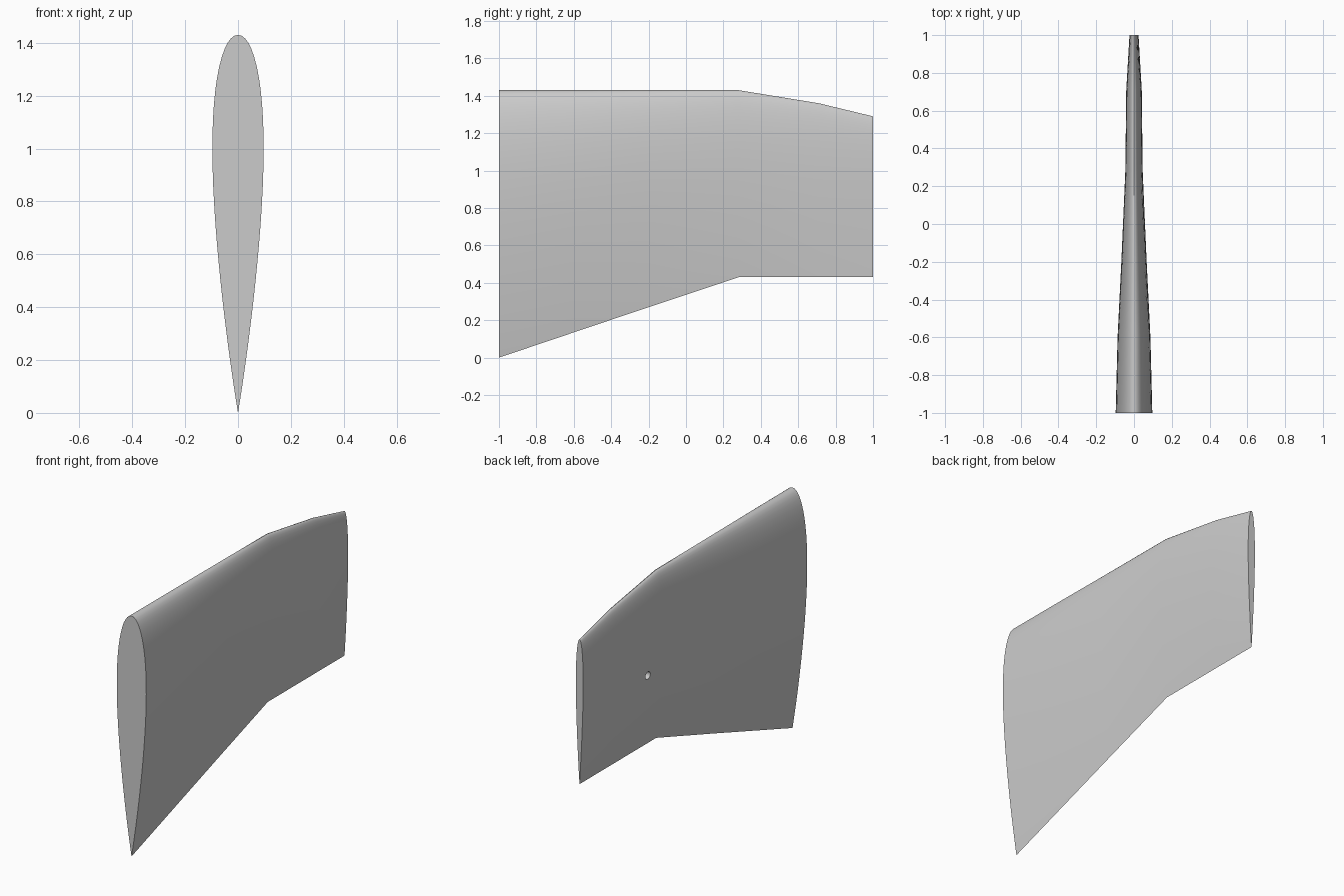
import bpy, bmesh, math

cube = bpy.data.objects.get("Cube")
if cube:
    bpy.data.objects.remove(cube)

grey = bpy.data.materials.new("plain grey")
grey.use_nodes = True
colour = (0.6, 0.6, 0.6, 1)
grey.diffuse_color = colour
grey.node_tree.nodes["Principled BSDF"].inputs["Base Color"].default_value = colour

# Wing stations: y, trailing edge z, leading edge z, half thickness
STATIONS = [
    (-1.0, 0.0, 1.43, 0.097),
    (-0.6, 0.135, 1.43, 0.087),
    (-0.2, 0.27, 1.43, 0.067),
    (0.28, 0.43, 1.43, 0.046),
    (0.71, 0.43, 1.36, 0.041),
    (1.0, 0.43, 1.29, 0.024),
]
STEPS = 32


def half_width(t):
    """Symmetric foil half width (peak 1) at fraction t from the nose."""
    return 10 * (0.2969 * math.sqrt(t) - 0.126 * t - 0.3516 * t**2
                 + 0.2843 * t**3 - 0.1036 * t**4)


def foil_loop(y, low, high, half):
    """Closed foil outline: down one side, up the other."""
    points = []
    for i in range(2 * STEPS):
        t = (1 - math.cos(math.pi * i / STEPS)) / 2
        side = 1 if i <= STEPS else -1
        points.append((side * half * half_width(t), y, high - t * (high - low)))
    return points


# Wing body: loft through the stations, capped at both ends
bm = bmesh.new()
rings = [[bm.verts.new(p) for p in foil_loop(*s)] for s in STATIONS]
for a, b in zip(rings, rings[1:]):
    for i in range(len(a)):
        j = (i + 1) % len(a)
        bm.faces.new((a[i], a[j], b[j], b[i]))
bm.faces.new(rings[0])
bm.faces.new(rings[-1])
bmesh.ops.recalc_face_normals(bm, faces=bm.faces)
mesh = bpy.data.meshes.new("wing")
bm.to_mesh(mesh)
bm.free()
mesh.materials.append(grey)
wing = bpy.data.objects.new("wing", mesh)
bpy.context.collection.objects.link(wing)

# Small blind hole in one side
bpy.ops.mesh.primitive_cylinder_add(vertices=24, radius=0.023, depth=0.1,
                                    location=(-0.055, 0.41, 0.86),
                                    rotation=(0, math.pi / 2, 0))
cutter = bpy.context.object
cutter.name = "hole_cutter"
cutter.hide_render = True
cutter.data.materials.append(grey)

cut = wing.modifiers.new("hole", "BOOLEAN")
cut.operation = "DIFFERENCE"
cut.solver = "EXACT"
cut.object = cutter
bpy.ops.object.select_all(action="DESELECT")
wing.select_set(True)
bpy.context.view_layer.objects.active = wing
bpy.ops.object.modifier_apply(modifier=cut.name)
bpy.data.objects.remove(cutter)

bpy.ops.object.shade_smooth_by_angle(angle=math.radians(35))
